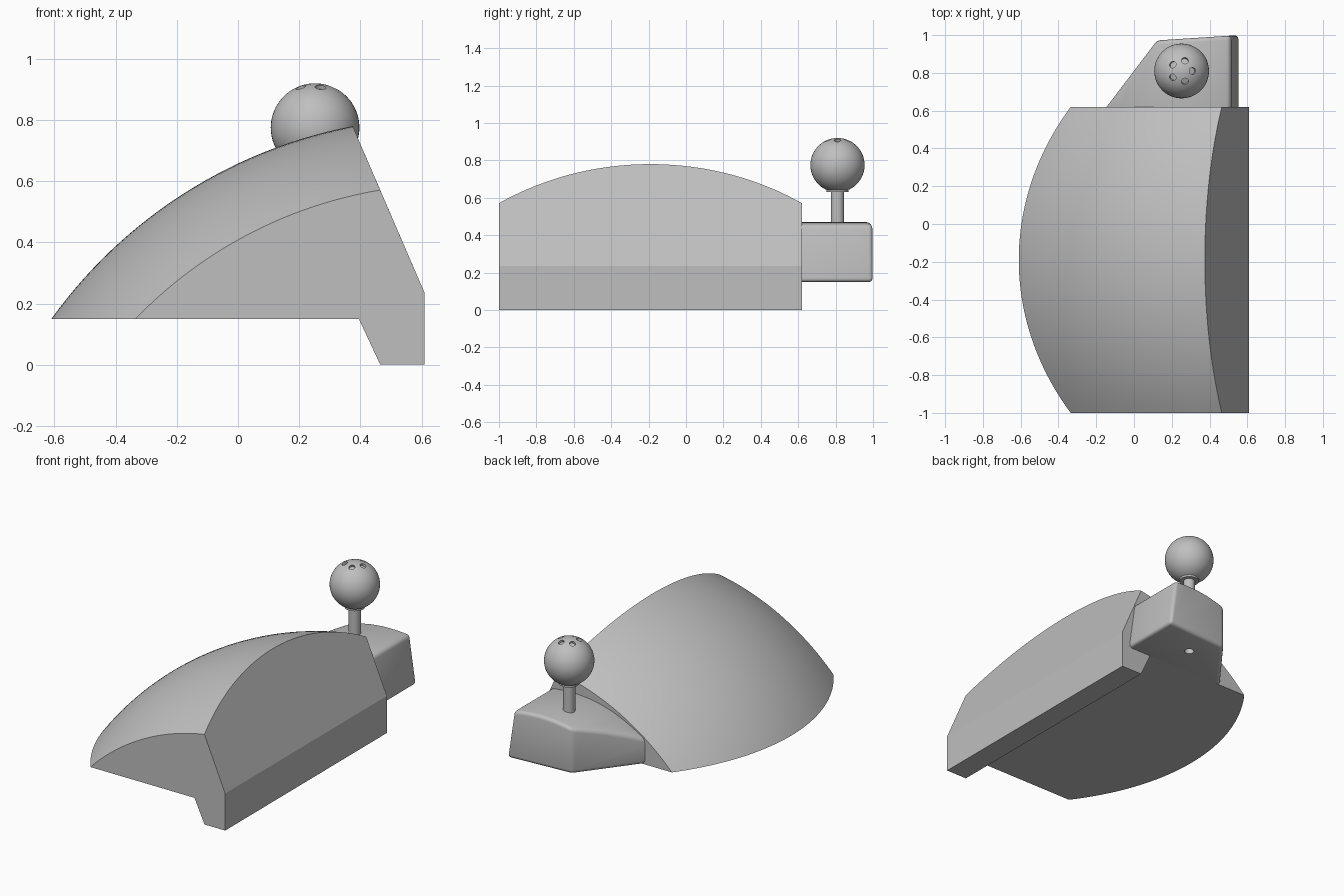
import bpy, bmesh, math
from mathutils import Vector

cube = bpy.data.objects.get("Cube")
if cube:
    bpy.data.objects.remove(cube, do_unlink=True)

grey = bpy.data.materials.new("plain grey")
grey.use_nodes = True
grey.diffuse_color = (0.52, 0.52, 0.52, 1)
grey.node_tree.nodes["Principled BSDF"].inputs["Base Color"].default_value = (0.52, 0.52, 0.52, 1)


def finish(name, bm):
    bmesh.ops.recalc_face_normals(bm, faces=bm.faces[:])
    mesh = bpy.data.meshes.new(name)
    bm.to_mesh(mesh)
    bm.free()
    mesh.materials.append(grey)
    ob = bpy.data.objects.new(name, mesh)
    bpy.context.collection.objects.link(ob)
    return ob


def activate(ob):
    bpy.ops.object.select_all(action='DESELECT')
    ob.select_set(True)
    bpy.context.view_layer.objects.active = ob


def smooth(ob, angle=30):
    activate(ob)
    bpy.ops.object.shade_smooth_by_angle(angle=math.radians(angle))


def apply_modifier(ob, mod):
    activate(ob)
    bpy.ops.object.modifier_apply(modifier=mod.name)


def cut(ob, cutter):
    cutter.hide_render = True
    mod = ob.modifiers.new("cut", 'BOOLEAN')
    mod.operation = 'DIFFERENCE'
    mod.solver = 'EXACT'
    mod.object = cutter
    apply_modifier(ob, mod)
    bpy.data.objects.remove(cutter, do_unlink=True)


def arc(a, b, c, n):
    """n + 1 points on the circle through a, b and c, running from a to c."""
    (ax, ay), (bx, by), (cx, cy) = a, b, c
    d = 2 * (ax * (by - cy) + bx * (cy - ay) + cx * (ay - by))
    a2, b2, c2 = ax * ax + ay * ay, bx * bx + by * by, cx * cx + cy * cy
    ux = (a2 * (by - cy) + b2 * (cy - ay) + c2 * (ay - by)) / d
    uy = (a2 * (cx - bx) + b2 * (ax - cx) + c2 * (bx - ax)) / d
    r = math.hypot(ax - ux, ay - uy)
    t0, t1 = math.atan2(ay - uy, ax - ux), math.atan2(cy - uy, cx - ux)
    return [Vector((ux + r * math.cos(t0 + (t1 - t0) * i / n),
                    uy + r * math.sin(t0 + (t1 - t0) * i / n))) for i in range(n + 1)]


def add_cylinder(bm, centre, axis, radius, length, sides=24):
    axis = Vector(axis)
    matrix = axis.to_track_quat('Z', 'Y').to_matrix().to_4x4()
    matrix.translation = centre
    bmesh.ops.create_cone(bm, cap_ends=True, segments=sides, radius1=radius,
                          radius2=radius, depth=length, matrix=matrix)


# Domed body: profile along x-z that swells towards the middle of its width
Y0, Y1, ROWS, SEGS = -1.0, 0.62, 40, 28
middle = (Y0 + Y1) / 2
half = (Y1 - Y0) / 2
inner = arc((-0.335, 0.15), (0.0, 0.408), (0.465, 0.571), SEGS)
outer = arc((-0.61, 0.15), (-0.2, 0.545), (0.375, 0.78), SEGS)
heel = [Vector(p) for p in ((0.61, 0.235), (0.61, 0), (0.465, 0), (0.395, 0.15))]
sag = 0.24
radius = (half ** 2 + sag ** 2) / (2 * sag)

bm = bmesh.new()
rings = []
for j in range(ROWS + 1):
    y = Y0 + (Y1 - Y0) * j / ROWS
    swell = (math.sqrt(radius ** 2 - (y - middle) ** 2) - (radius - sag)) / sag
    profile = [p.lerp(q, swell) for p, q in zip(inner, outer)] + heel
    rings.append([bm.verts.new((p.x, y, p.y)) for p in profile])
for r0, r1 in zip(rings, rings[1:]):
    for i in range(len(r0)):
        k = (i + 1) % len(r0)
        bm.faces.new((r0[i], r0[k], r1[k], r1[i]))
bm.faces.new(rings[0])
bm.faces.new(rings[-1])
body = finish("body", bm)
smooth(body, 20)

# Side arm: curved-top block cut by two upright planes, edges rounded
top = [(-0.17, 0.295), (-0.08, 0.348), (0.0, 0.39), (0.08, 0.423), (0.16, 0.447),
       (0.25, 0.463), (0.34, 0.47), (0.43, 0.467), (0.512, 0.458)]
outline = top + [(0.556, 0.15), (-0.17, 0.15)]
bm = bmesh.new()
face = bm.faces.new([bm.verts.new((x, 0.59, z)) for x, z in outline])
new = bmesh.ops.extrude_face_region(bm, geom=[face])["geom"]
bmesh.ops.translate(bm, vec=(0, 0.6, 0), verts=[v for v in new if isinstance(v, bmesh.types.BMVert)])
for p, q in (((-0.145, 0.62), (0.125, 0.975)), ((0.125, 0.972), (0.556, 1.0))):
    normal = (-(q[1] - p[1]), q[0] - p[0], 0)
    result = bmesh.ops.bisect_plane(bm, geom=bm.verts[:] + bm.edges[:] + bm.faces[:],
                                    plane_co=(p[0], p[1], 0), plane_no=normal, clear_outer=True)
    edges = [e for e in result["geom_cut"] if isinstance(e, bmesh.types.BMEdge)]
    bmesh.ops.contextual_create(bm, geom=edges)
arm = finish("side_arm", bm)
bevel = arm.modifiers.new("round", 'BEVEL')
bevel.width = 0.022
bevel.segments = 4
bevel.limit_method = 'ANGLE'
bevel.angle_limit = math.radians(30)
apply_modifier(arm, bevel)

# Screw hole under the arm
CX, CY, CZ, R = 0.252, 0.81, 0.775, 0.145
bm = bmesh.new()
add_cylinder(bm, (CX, CY, 0.16), (0, 0, 1), 0.028, 0.12)
cut(arm, finish("hole_cutter", bm))
smooth(arm)

# Stem and collar below the ball
for name, rad, z0, z1 in (("stem", 0.035, 0.42, 0.66), ("collar", 0.058, 0.63, 0.65)):
    bm = bmesh.new()
    add_cylinder(bm, (CX, CY, (z0 + z1) / 2), (0, 0, 1), rad, z1 - z0, 32)
    smooth(finish(name, bm))

# Ball knob with a ring of five shallow holes
bm = bmesh.new()
bmesh.ops.create_uvsphere(bm, u_segments=48, v_segments=32, radius=R)
bmesh.ops.translate(bm, vec=(CX, CY, CZ), verts=bm.verts[:])
ball = finish("ball_knob", bm)
bm = bmesh.new()
tilt = math.asin(0.058 / R)
for i in range(5):
    a = math.tau * i / 5
    axis = Vector((math.sin(tilt) * math.cos(a), math.sin(tilt) * math.sin(a), math.cos(tilt)))
    add_cylinder(bm, Vector((CX, CY, CZ)) + axis * R, axis, 0.018, 0.03, 20)
cut(ball, finish("ball_hole_cutter", bm))
smooth(ball)
